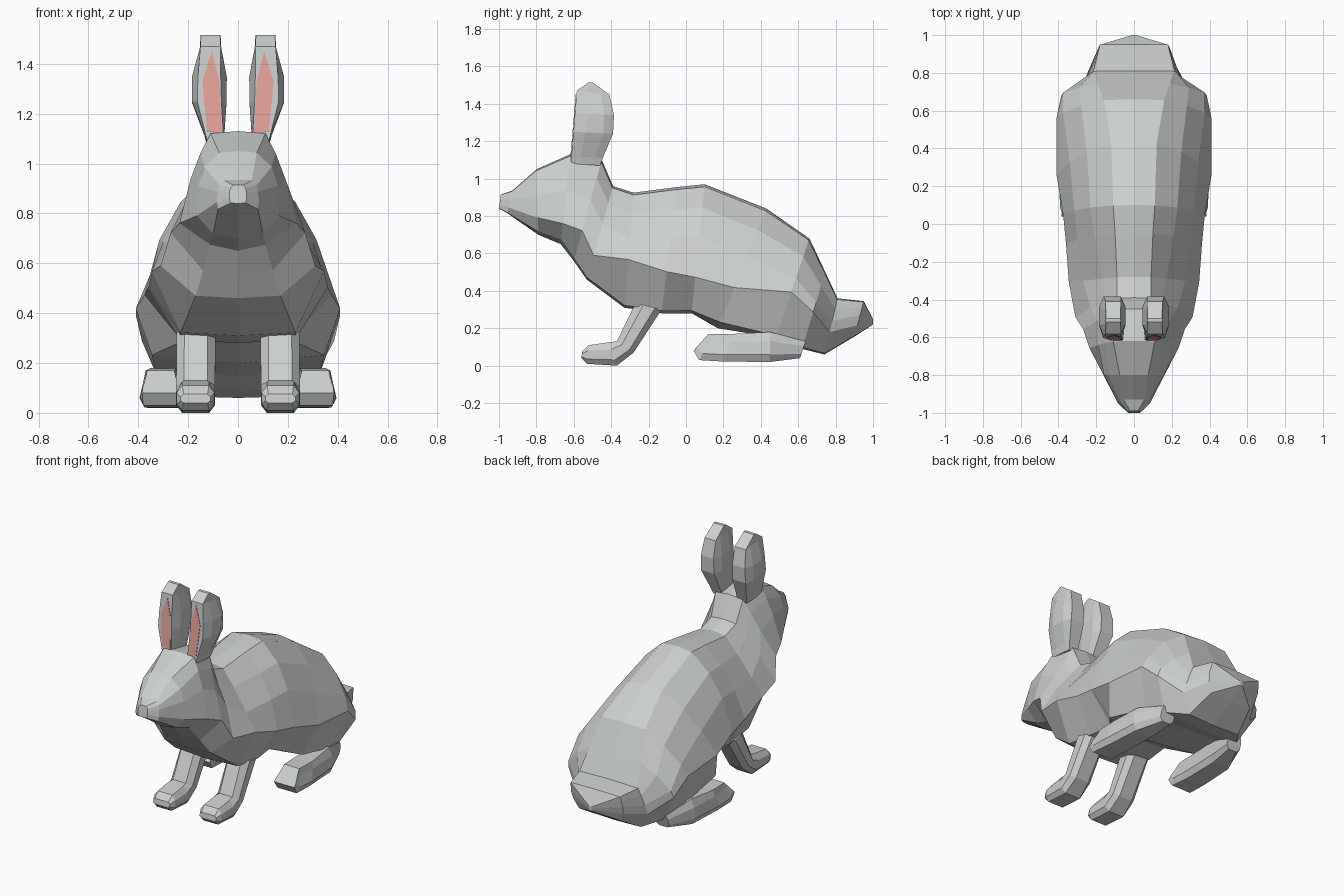
import bpy, bmesh


def material(name, rgb):
    m = bpy.data.materials.new(name)
    m.diffuse_color = (*rgb, 1)
    return m


GREY = material("fur_grey", (0.60, 0.63, 0.62))
PINK = material("inner_ear_pink", (0.80, 0.36, 0.33))


def finish(name, bm, mat, mirror):
    bmesh.ops.recalc_face_normals(bm, faces=bm.faces)
    mesh = bpy.data.meshes.new(name)
    bm.to_mesh(mesh)
    bm.free()
    mesh.materials.append(mat)
    ob = bpy.data.objects.new(name, mesh)
    bpy.context.collection.objects.link(ob)
    if mirror:
        mod = ob.modifiers.new("mirror", 'MIRROR')
        mod.use_mirror_merge = False
    return ob


def loft(name, rings, mirror=False):
    """Each ring: start (y, z), end (y, z), centre x, fractions, half widths."""
    bm = bmesh.new()
    loops = []
    for (y0, z0), (y1, z1), cx, ts, ws in rings:
        half = [(w, y0 + (y1 - y0) * t, z0 + (z1 - z0) * t) for t, w in zip(ts, ws)]
        pts = [(cx + w, y, z) for w, y, z in half]
        pts += [(cx - w, y, z) for w, y, z in reversed(half) if w > 0]
        loops.append([bm.verts.new(p) for p in pts])
    n = len(loops[0])
    for a, b in zip(loops, loops[1:]):
        for i in range(n):
            j = (i + 1) % n
            bm.faces.new((a[i], a[j], b[j], b[i]))
    bm.faces.new(loops[0])
    bm.faces.new(loops[-1])
    return finish(name, bm, GREY, mirror)


def section(top, bottom, widths, side=0.68, low=0.98):
    """Body ring with ridge points on the centre line; side is the flank crease."""
    return (top, bottom, 0, (0, 0.02, 0.18, 0.40, side, low, 1), (0, *widths, 0))


# Head, neck, body and stubby tail: tilted rings from nose to tail tip
loft("body", [
    section((-0.99, 0.915), (-1.00, 0.84), (.02, .03, .035, .035, .03)),
    section((-0.93, 0.935), (-0.955, 0.815), (.055, .075, .08, .085, .08), .75),
    section((-0.80, 1.05), (-0.79, 0.70), (.075, .135, .16, .165, .10), .74, .95),
    section((-0.62, 1.13), (-0.67, 0.65), (.11, .15, .19, .235, .11), .77, .95),
    section((-0.45, 1.10), (-0.60, 0.56), (.10, .14, .19, .27, .14), .70),
    section((-0.39, 0.96), (-0.53, 0.46), (.09, .15, .23, .31, .17), .74),
    section((-0.28, 0.925), (-0.33, 0.31), (.09, .17, .27, .345, .23), .58),
    section((-0.05, 0.955), (-0.13, 0.28), (.10, .21, .30, .36, .23), .67),
    section((0.10, 0.97), (0.03, 0.28), (.11, .23, .315, .375, .21), .72),
    section((0.43, 0.84), (0.17, 0.20), (.12, .25, .34, .41, .345), .66, .95),
    section((0.66, 0.68), (0.48, 0.15), (.16, .28, .375, .41, .33), .54),
    section((0.745, 0.50), (0.62, 0.09), (.19, .29, .375, .385, .28), .52),
    section((0.81, 0.36), (0.74, 0.06), (.215, .23, .245, .26, .19), .60),
    section((0.95, 0.345), (0.90, 0.155), (.18, .185, .19, .18, .15)),
    section((1.00, 0.25), (1.00, 0.22), (.01, .01, .01, .01, .01)),
])

# Front legs bending into paws
SIDE = (0, 0.3, 0.75, 1)


def octagon(hw, inner=0.6):
    return (hw * inner, hw, hw, hw * inner)


loft("front_leg", [
    ((-0.27, 0.335), (-0.13, 0.30), .168, SIDE, octagon(.078)),
    ((-0.37, 0.13), (-0.28, 0.07), .17, SIDE, octagon(.078)),
    ((-0.41, 0.125), (-0.37, 0.0), .17, SIDE, octagon(.078, .7)),
    ((-0.52, 0.11), (-0.53, 0.01), .17, SIDE, octagon(.076, .7)),
    ((-0.555, 0.075), (-0.56, 0.04), .17, SIDE, octagon(.06, .8)),
], True)

# Long hind feet rising into the haunch at the heel
loft("hind_foot", [
    ((0.12, 0.17), (0.04, 0.08), .31, SIDE, (.055, .06, .072, .075)),
    ((0.14, 0.17), (0.07, 0.03), .31, SIDE, (.056, .062, .082, .07)),
    ((0.25, 0.17), (0.20, 0.022), .31, SIDE, (.06, .07, .085, .065)),
    ((0.45, 0.18), (0.45, 0.02), .30, SIDE, (.05, .075, .08, .06)),
    ((0.64, 0.13), (0.61, 0.04), .26, SIDE, (.04, .05, .05, .03)),
], True)


# Ears: front face follows a sloped plane
def ear_front(z):
    return -0.615 + 0.085 * (z - 1.10)


loft("ear", [
    ((ear_front(1.08), 1.08), (-0.46, 1.07), .09, SIDE, octagon(.035, .9)),
    ((ear_front(1.12), 1.12), (-0.445, 1.11), .095, SIDE, octagon(.04, .9)),
    ((ear_front(1.25), 1.25), (-0.39, 1.24), .115, SIDE, octagon(.069, .7)),
    ((ear_front(1.35), 1.35), (-0.385, 1.34), .115, SIDE, octagon(.07, .65)),
    ((ear_front(1.47), 1.47), (-0.41, 1.45), .11, SIDE, octagon(.043, .95)),
    ((-0.52, 1.515), (-0.50, 1.515), .11, SIDE, octagon(.04, .95)),
], True)

# Pink inner ear plates
bm = bmesh.new()
outline = [(.064, 1.12), (.124, 1.13), (.143, 1.33), (.105, 1.45), (.075, 1.33)]
bm.faces.new([bm.verts.new((x, ear_front(z) - 0.003, z)) for x, z in outline])
plate = finish("inner_ear", bm, PINK, True)
solid = plate.modifiers.new("thickness", 'SOLIDIFY')
solid.thickness = 0.003
solid.offset = 0
